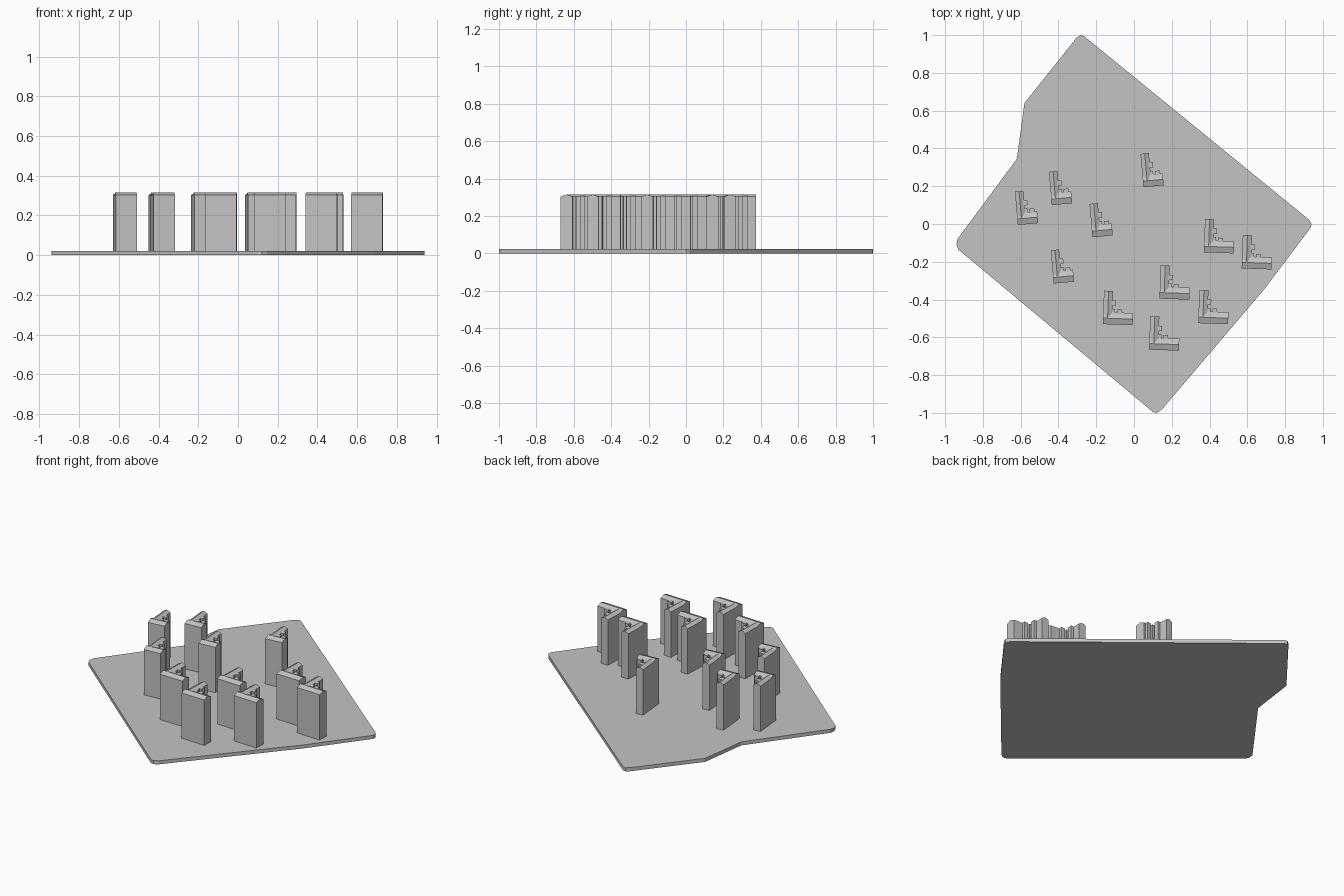
import bpy, bmesh
from math import radians
from mathutils import Matrix, Vector

cube = bpy.data.objects.get("Cube")
if cube:
    bpy.data.objects.remove(cube, do_unlink=True)

grey = bpy.data.materials.new("concrete_grey")
grey.use_nodes = True
colour = (0.55, 0.55, 0.55, 1)
grey.diffuse_color = colour
grey.node_tree.nodes["Principled BSDF"].inputs["Base Color"].default_value = colour

GROUND, EAVE, RIDGE = 0.022, 0.303, 0.315


def extrude(bm, points, direction):
    """Close a flat outline and sweep it into a solid."""
    face = bm.faces.new([bm.verts.new(p) for p in points])
    result = bmesh.ops.extrude_face_region(bm, geom=[face], use_keep_orig=True)
    moved = [v for v in result["geom"] if isinstance(v, bmesh.types.BMVert)]
    bmesh.ops.translate(bm, verts=moved, vec=direction)


def block(bm, x0, x1, y0, y1, top):
    outline = [(x0, y0, GROUND), (x1, y0, GROUND), (x1, y1, GROUND), (x0, y1, GROUND)]
    extrude(bm, outline, (0, 0, top - GROUND))


def gable(width):
    """End wall of a pitched wing as (across, height) pairs."""
    return [(0, GROUND), (width, GROUND), (width, EAVE), (width / 2, RIDGE), (0, EAVE)]


def finish(bm, name):
    bmesh.ops.recalc_face_normals(bm, faces=bm.faces)
    mesh = bpy.data.meshes.new(name)
    bm.to_mesh(mesh)
    bm.free()
    mesh.materials.append(grey)
    obj = bpy.data.objects.new(name, mesh)
    bpy.context.collection.objects.link(obj)
    return obj


def building(name, corner, length, wing, angle):
    bm = bmesh.new()
    depth, reach = 0.064, 0.177
    # front bar and the rear wing meeting it at the corner
    extrude(bm, [(0, a, z) for a, z in gable(depth)], (length, 0, 0))
    extrude(bm, [(a, depth / 2, z) for a, z in gable(wing)], (0, reach - depth / 2, 0))
    # stair and balcony shafts on the courtyard side
    block(bm, wing - 0.01, wing + 0.017, 0.100, 0.128, EAVE + 0.003)
    block(bm, wing - 0.01, wing + 0.014, depth - 0.01, 0.082, EAVE)
    block(bm, wing + 0.025, wing + 0.050, depth - 0.01, 0.080, EAVE + 0.003)
    obj = finish(bm, name)
    obj.matrix_world = Matrix.Translation(Vector((*corner, 0))) @ Matrix.Rotation(radians(angle), 4, "Z")


# ground slab with softened corners
outline = [(-0.305, 0.985), (-0.285, 1.0), (-0.265, 0.995), (0.93, 0.02), (0.94, 0.0),
           (0.935, -0.02), (0.69, -0.345), (0.145, -0.985), (0.12, -1.0), (0.10, -0.995),
           (-0.93, -0.135), (-0.94, -0.11), (-0.935, -0.08), (-0.62, 0.345), (-0.58, 0.64)]
bm = bmesh.new()
extrude(bm, [(x, y, 0) for x, y in outline], (0, 0, GROUND))
finish(bm, "ground_slab")

# long and short corner buildings
long_corners = [(0.37, -0.15), (0.57, -0.235), (0.135, -0.395),
                (0.34, -0.525), (-0.165, -0.53), (0.08, -0.665)]
short_corners = [(-0.615, -0.005), (-0.435, 0.10), (-0.22, -0.07),
                 (-0.425, -0.315), (0.05, 0.195)]
for i, corner in enumerate(long_corners, 1):
    building(f"long_building_{i}", corner, 0.158, 0.048, -2)
for i, corner in enumerate(short_corners, 1):
    building(f"short_building_{i}", corner, 0.108, 0.044, 5)
